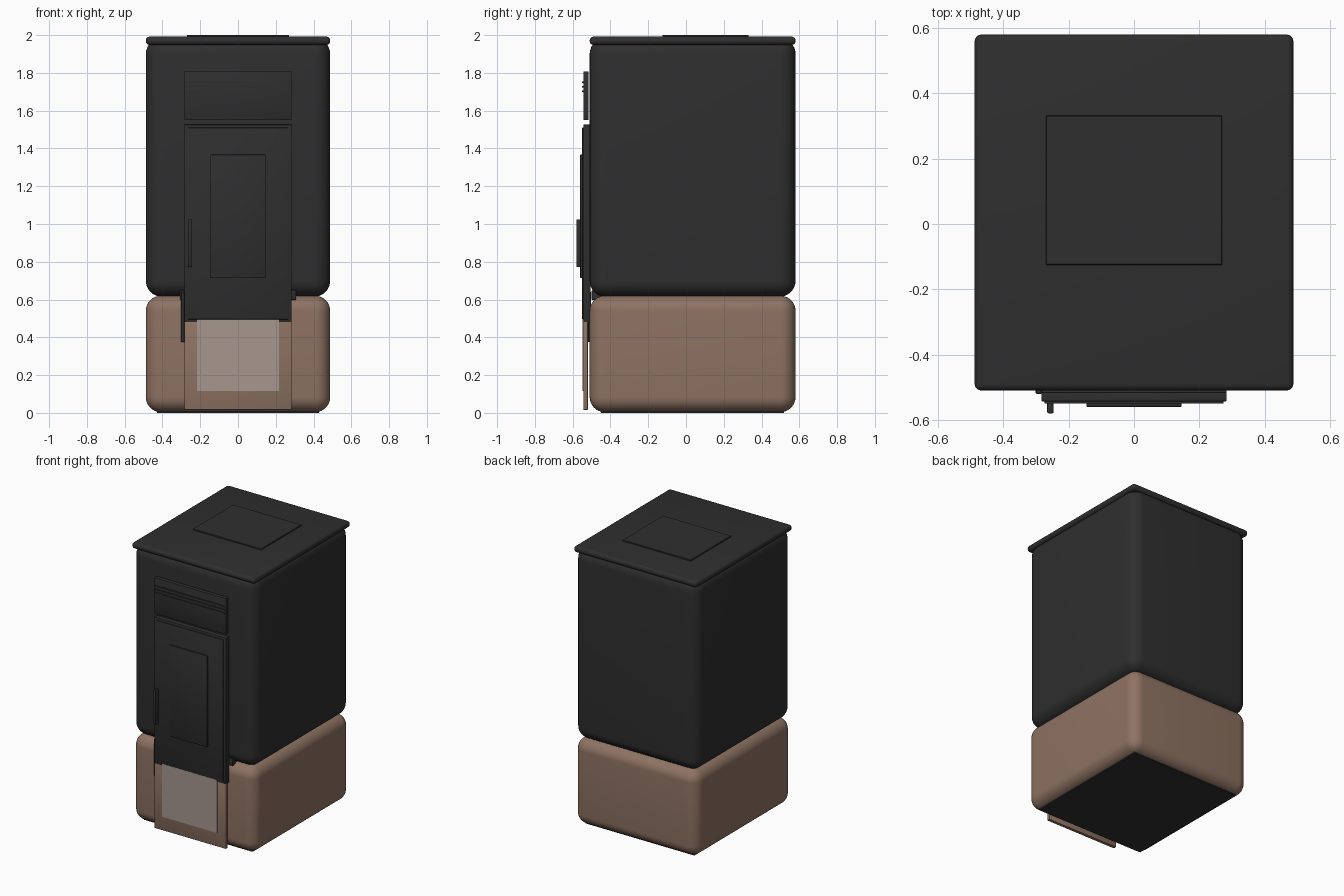
import bpy

if "Cube" in bpy.data.objects:
    bpy.data.objects.remove(bpy.data.objects["Cube"])


def material(name, rgb):
    m = bpy.data.materials.new(name)
    m.diffuse_color = (*rgb, 1)
    m.use_nodes = True
    m.node_tree.nodes["Principled BSDF"].inputs["Base Color"].default_value = m.diffuse_color
    return m


black = material("matte black", (0.028, 0.028, 0.028))
brown = material("warm brown", (0.27, 0.17, 0.123))
beige = material("pale taupe", (0.385, 0.31, 0.275))


def box(name, x, y, z, mat, bevel=0.0, segments=3):
    """Box given by its (min, max) range on each axis, with rounded edges."""
    lo, hi = zip(x, y, z)
    bpy.ops.mesh.primitive_cube_add(
        size=1, location=[(a + b) / 2 for a, b in zip(lo, hi)])
    ob = bpy.context.object
    ob.name = name
    ob.scale = [b - a for a, b in zip(lo, hi)]
    bpy.ops.object.transform_apply(location=False, rotation=False, scale=True)
    ob.data.materials.append(mat)
    if bevel:
        mod = ob.modifiers.new("round", 'BEVEL')
        mod.width = bevel
        mod.segments = segments
        bpy.ops.object.modifier_apply(modifier=mod.name)
        bpy.ops.object.shade_smooth_by_angle()
    return ob


def panel(name, half, y, z, mat, bevel=0.003):
    return box(name, (-half, half), y, z, mat, bevel, 2)


# Rounded housing and base
depth = (-0.51, 0.58)
panel_y = -0.515
box("upper_body", (-0.488, 0.488), depth, (0.615, 1.985), black, 0.085, 8)
box("base", (-0.488, 0.488), depth, (0.004, 0.62), brown, 0.08, 8)
box("floor_plate", (-0.43, 0.43), (-0.45, 0.52), (0.0, 0.012), black)

# Lid with raised hatch
box("lid", (-0.488, 0.488), depth, (1.948, 1.992), black, 0.02, 4)
box("lid_hatch", (-0.27, 0.27), (-0.125, 0.332), (1.985, 2.0), black, 0.002, 1)

# Vent panel with thin slats
panel("vent_panel", 0.284, (-0.543, panel_y), (1.55, 1.808), black)
for z in (1.702, 1.726, 1.75):
    panel("vent_slat", 0.274, (-0.55, -0.535), (z - 0.004, z + 0.004), black, 0)

# Door: frame, leaf, raised centre and handle
panel("door_frame", 0.284, (-0.543, -0.505), (0.478, 1.526), black)
panel("door_leaf", 0.267, (-0.55, -0.53), (0.495, 1.51), black)
panel("door_centre", 0.146, (-0.56, -0.54), (0.713, 1.367), black)
box("handle", (-0.266, -0.246), (-0.58, -0.545), (0.772, 1.025), black, 0.005, 2)

# Lower front panel with pale plate
panel("lower_panel", 0.284, (-0.543, -0.52), (0.016, 0.482), brown)
panel("pale_plate", 0.218, (-0.547, -0.538), (0.115, 0.494), beige, 0)

# Hinge bar and side strip behind the door
box("hinge_bar", (-0.308, 0.308), (-0.5, -0.42), (0.598, 0.65), black, 0.006, 2)
box("side_strip", (-0.302, -0.282), (-0.52, -0.502), (0.375, 0.64), black, 0.003, 1)
